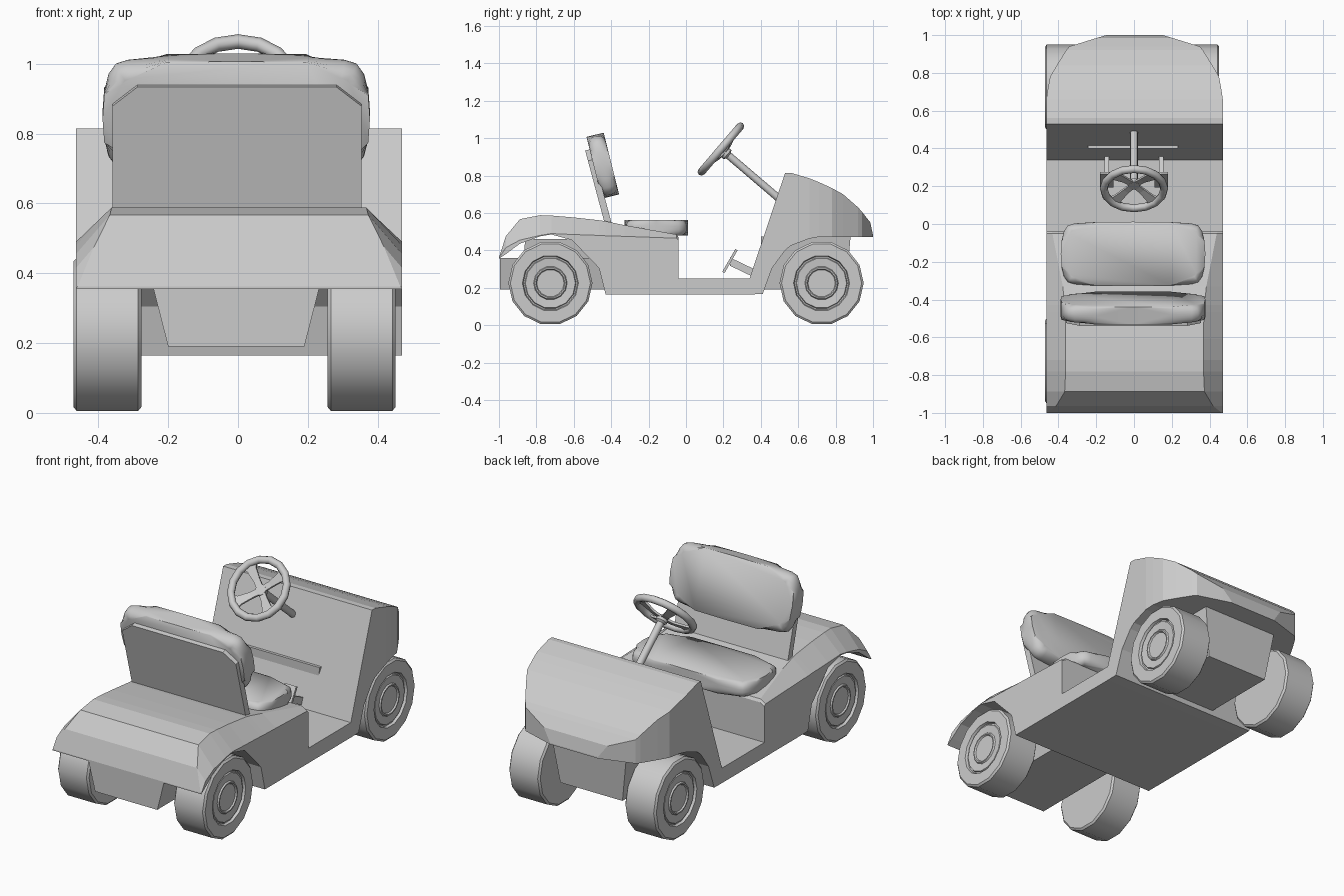
import bpy, bmesh
from math import sin, cos, pi, radians
from mathutils import Matrix, Vector

if "Cube" in bpy.data.objects:
    bpy.data.objects.remove(bpy.data.objects["Cube"])


def make(name, bm, matrix=None, smooth=None):
    bmesh.ops.recalc_face_normals(bm, faces=bm.faces)
    if matrix:
        bm.transform(matrix)
    me = bpy.data.meshes.new(name)
    bm.to_mesh(me)
    bm.free()
    ob = bpy.data.objects.new(name, me)
    bpy.context.collection.objects.link(ob)
    if smooth:
        bpy.ops.object.select_all(action='DESELECT')
        ob.select_set(True)
        bpy.context.view_layer.objects.active = ob
        bpy.ops.object.shade_smooth_by_angle(angle=radians(smooth))
    return ob


def loft(name, rings, matrix=None, smooth=None):
    """Skin a list of equal-length closed rings and cap both ends."""
    bm = bmesh.new()
    vs = [[bm.verts.new(p) for p in r] for r in rings]
    n = len(vs[0])
    for a, b in zip(vs, vs[1:]):
        for i in range(n):
            j = (i + 1) % n
            bm.faces.new((a[i], a[j], b[j], b[i]))
    bm.faces.new(vs[0])
    bm.faces.new(vs[-1])
    return make(name, bm, matrix, smooth)


def prism(name, outline, thick, matrix, bevel=0, smooth=None):
    """Extrude an xy outline about z = 0, optionally rounding both rims."""
    bm = bmesh.new()
    n = len(outline)
    lo, hi = ([bm.verts.new((x, y, z)) for x, y in outline] for z in (-thick / 2, thick / 2))
    caps = [bm.faces.new(lo), bm.faces.new(hi)]
    for i in range(n):
        bm.faces.new((lo[i], lo[(i + 1) % n], hi[(i + 1) % n], hi[i]))
    if bevel:
        bmesh.ops.bevel(bm, geom=[e for f in caps for e in f.edges], offset=bevel,
                        segments=4, profile=0.5, affect='EDGES')
    return make(name, bm, matrix, smooth)


def place(x, y, z, tilt):
    return Matrix.Translation((x, y, z)) @ Matrix.Rotation(radians(tilt), 4, 'X')


CX = 0.003  # body centre line

# Rear body: y, bottom, shoulder, top, half width at top
W = 0.467
rear = [(-1.0, .355, .358, .362, .462), (-.963, .38, .415, .476, .415),
        (-.888, .436, .455, .567, .37), (-.78, .475, .48, .588, .365),
        (-.72, .485, .49, .586, .365), (-.61, .455, .485, .577, .365),
        (-.465, .305, .48, .561, .367), (-.43, .165, .478, .556, .37),
        (-.33, .165, .475, .535, .38), (-.05, .165, .465, .485, .435),
        (-.04, .165, .455, .47, .44)]
loft("rear_body", [[(CX - W, y, b), (CX + W, y, b), (CX + W, y, s),
                    (CX + t, y, z), (CX - t, y, z), (CX - W, y, s)]
                   for y, b, s, z, t in rear])

# Front cowl: y, bottom, top, half width
cowl = [(.34, .165, .25, W), (.41, .166, .458, W), (.46, .305, .607, W),
        (.53, .40, .815, W), (.56, .425, .815, W), (.66, .463, .785, W),
        (.71, .472, .765, .46), (.78, .472, .733, .447), (.84, .472, .70, .412),
        (.92, .472, .63, .362), (.94, .472, .607, .345), (.985, .472, .55, .20),
        (1.0, .472, .48, .15)]
loft("front_cowl", [[(CX - w, y, b), (CX + w, y, b), (CX + w, y, t), (CX - w, y, t)]
                    for y, b, t, w in cowl])

# Floor pan between the two bodies
loft("floor_pan", [[(CX - W, y, .165), (CX + W, y, .165), (CX + W, y, .25), (CX - W, y, .25)]
                   for y in (-.04, .34)])

# Tapered chassis boxes between the wheels
for name, lo, hi, top in (("rear_chassis", (-.995, -.43), (-.995, -.43), .358),
                          ("rear_inner_chassis", (-.88, -.43), (-.86, -.43), .46),
                          ("front_chassis", (.40, .855), (.40, .88), .475)):
    rings = []
    for (y0, y1), z, w in ((lo, .19, .195), (hi, top, .238)):
        rings.append([(-w - .005, y0, z), (w - .005, y0, z), (w - .005, y1, z), (-w - .005, y1, z)])
    loft(name, rings)

# Wheels: profile of (outward offset, radius), turned in 14 sides
tyre = [(-.097, .001), (-.097, .214), (-.088, .225), (.088, .225), (.097, .214),
        (.097, .15), (.083, .145), (.083, .138), (.09, .134), (.086, .09),
        (.094, .085), (.094, .078), (.086, .073), (.086, .001)]
for end, y in (("rear", -.725), ("front", .725)):
    for side, s in (("left", -1), ("right", 1)):
        x = -.01 + s * .364
        loft(f"{end}_{side}_wheel",
             [[(x + s * o, y + r * cos(2 * pi * k / 14), .225 + r * sin(2 * pi * k / 14))
               for k in range(14)] for o, r in tyre], smooth=30)

# Seat cushion and backrest share one bulging outline
quarter = [(.383, 0), (.378, .07), (.366, .12), (.345, .15), (.31, .161), (.2, .168), (0, .17)]
half = quarter + [(-x, y) for x, y in quarter[-2::-1]]
outline = half + [(x, -y) for x, y in half[-2:0:-1]]
prism("seat_cushion", outline, .085, place(-.005, -.158, .521, 0), .034, 60)
prism("seat_backrest", outline, .095, place(-.005, -.445, .853, 104), .042, 60)

# Backrest support panel with clipped top corners
prism("backrest_panel", [(-.357, 0), (.357, 0), (.357, .355), (.285, .412),
                         (-.285, .412), (-.357, .355)], .036, place(-.003, -.415, .54, 105))

# Steering wheel, in a frame whose z axis points at the driver
steer = place(0, .187, .942, 49.5)
rings, N = [], 16
bm = bmesh.new()
grid = [[bm.verts.new(((.16 + .021 * cos(b)) * cos(a), (.16 + .021 * cos(b)) * sin(a), .021 * sin(b)))
         for b in (2 * pi * j / 8 for j in range(8))] for a in (2 * pi * i / N for i in range(N))]
for i in range(N):
    for j in range(8):
        p, q = grid[i], grid[(i + 1) % N]
        bm.faces.new((p[j], q[j], q[(j + 1) % 8], p[(j + 1) % 8]))
make("steering_rim", bm, steer, 50)

# Four flared spokes dished towards the hub
for k in range(4):
    turn = steer @ Matrix.Rotation(pi / 4 + k * pi / 2, 4, 'Z')
    loft(f"steering_spoke_{k + 1}",
         [[(r, -w, z - .006), (r, w, z - .006), (r, w, z + .006), (r, -w, z + .006)]
          for r, w, z in ((0, .018, -.028), (.06, .018, -.022), (.12, .026, -.008), (.155, .045, 0))],
         turn)

# Hub and column running down into the cowl
loft("steering_column", [[(r * cos(2 * pi * k / 12), r * sin(2 * pi * k / 12), z) for k in range(12)]
                         for r, z in ((.03, -.018), (.032, -.045), (.02, -.055), (.02, -.42))],
     steer, 40)

# Pedals: sloped pad on a stalk rising from the dash foot
for side, x in (("left", -.145), ("right", .145)):
    prism(f"{side}_pedal", [(-.036, -.07), (.036, -.07), (.036, .07), (-.036, .07)],
          .014, place(x, .235, .343, 60))
    d = Vector((0, .42, -.2))
    loft(f"{side}_pedal_stalk",
         [[(x + a * .012, y, z + b * .022) for a, b in ((-1, -1), (1, -1), (1, 1), (-1, 1))]
          for y, z in ((.235, .34), (.36, .28))])
